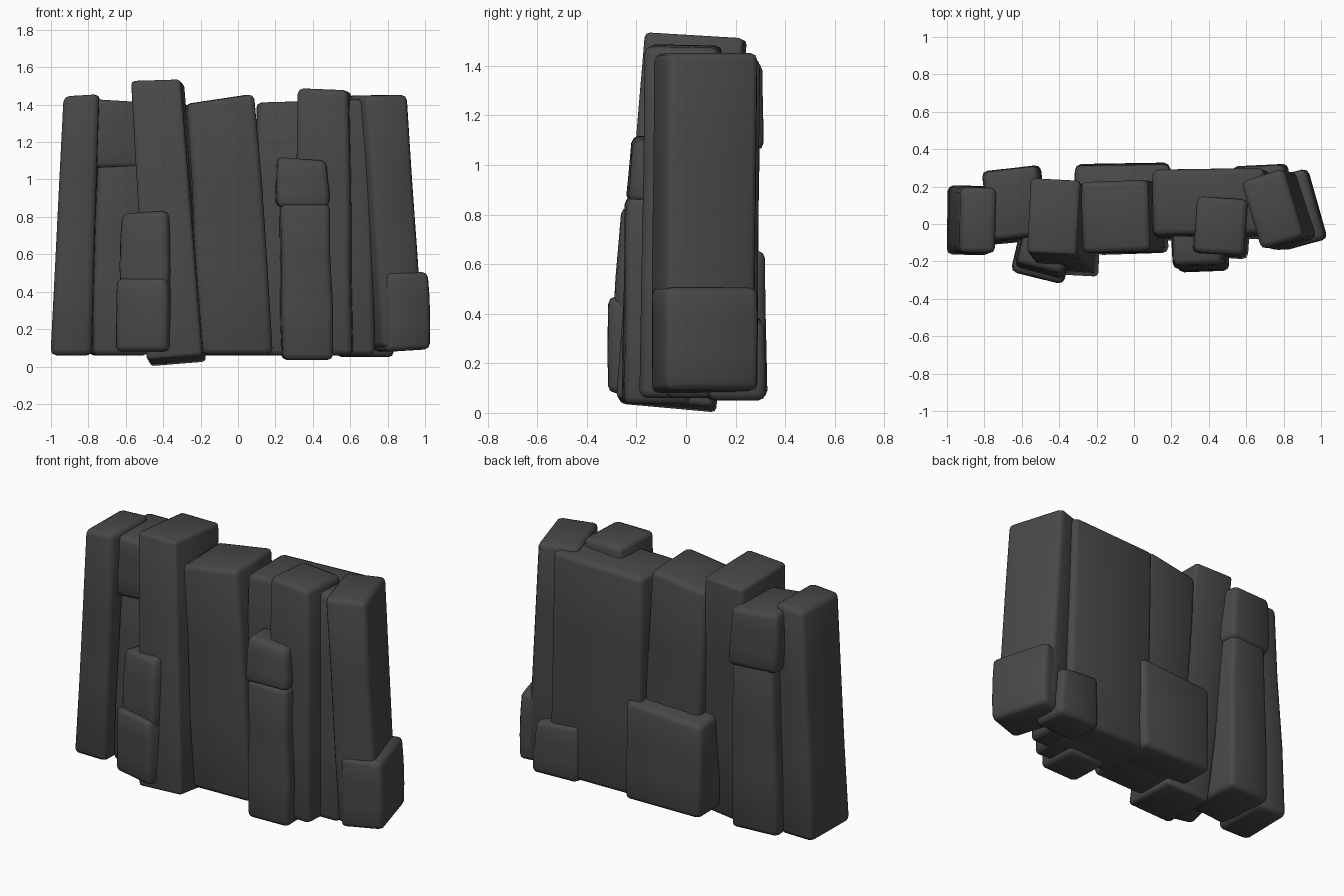
import bpy
import bmesh
import math
import random
from mathutils import Matrix, Vector

random.seed(4)
if "Cube" in bpy.data.objects:
    bpy.data.objects.remove(bpy.data.objects["Cube"], do_unlink=True)

# Single dark stone colour
stone = bpy.data.materials.new("dark_stone")
stone.use_nodes = True
colour = (0.065, 0.065, 0.065, 1)
stone.diffuse_color = colour
bsdf = stone.node_tree.nodes["Principled BSDF"]
bsdf.inputs["Base Color"].default_value = colour
bsdf.inputs["Roughness"].default_value = 0.9


def slab(name, low, high, yaw=0, slope=(0, 0), foot=(0, 0), bevel=0.03):
    """Leaning stone block; low and high are (x centre, y centre, z, width, depth).
    slope and foot tilt the top and bottom faces along x and y."""
    bm = bmesh.new()
    bmesh.ops.create_cube(bm, size=1)
    sides = [e for e in bm.edges if abs(e.verts[0].co.z - e.verts[1].co.z) > 0.5]
    bmesh.ops.subdivide_edges(bm, edges=sides, cuts=2, use_grid_fill=True)
    turn = Matrix.Rotation(math.radians(yaw), 3, "Z")
    for v in bm.verts:
        t = v.co.z + 0.5
        x, y, z, w, d = [a + (b - a) * t for a, b in zip(low, high)]
        off = Vector((v.co.x * w, v.co.y * d, 0))
        tilt = [f + (s - f) * t for f, s in zip(foot, slope)]
        off.z = off.x * tilt[0] + off.y * tilt[1]
        if 0.1 < t < 0.9:  # slightly uneven middle
            off.x *= random.uniform(0.97, 1.06)
            off.y *= random.uniform(0.97, 1.03)
        v.co = turn @ off + Vector((x, y, z))
    bmesh.ops.recalc_face_normals(bm, faces=bm.faces)
    mesh = bpy.data.meshes.new(name)
    bm.to_mesh(mesh)
    bm.free()
    mesh.materials.append(stone)
    obj = bpy.data.objects.new(name, mesh)
    bpy.context.collection.objects.link(obj)
    mod = obj.modifiers.new("worn_edges", "BEVEL")
    mod.width = bevel
    mod.segments = 2
    mod.limit_method = "ANGLE"
    mod.angle_limit = math.radians(35)
    mesh.shade_smooth()
    return obj


# Tall standing slabs, from -x to +x
slab("end_slab", (-0.89, 0.02, 0.06, 0.22, 0.37), (-0.835, 0.02, 1.45, 0.19, 0.35),
     yaw=-1, slope=(0.06, 0))
slab("second_slab", (-0.64, 0.09, 0.06, 0.3, 0.38), (-0.63, 0.11, 1.12, 0.26, 0.36), yaw=5)
slab("second_slab_cap", (-0.63, 0.11, 1.06, 0.31, 0.38), (-0.64, 0.11, 1.42, 0.29, 0.37),
     yaw=7, slope=(-0.06, 0))
slab("tall_slab", (-0.33, -0.08, 0.03, 0.3, 0.39), (-0.43, 0.04, 1.52, 0.265, 0.4),
     yaw=-3, slope=(0.03, -0.06), foot=(0.08, -0.09), bevel=0.02)
slab("centre_slab", (-0.01, 0.03, 0.065, 0.38, 0.38), (-0.1, 0.04, 1.43, 0.36, 0.38),
     yaw=2, slope=(0.15, 0))
slab("broad_back_slab", (0.43, 0.1, 0.06, 0.6, 0.37), (0.4, 0.12, 1.42, 0.6, 0.35),
     yaw=1, slope=(0.03, 0))
slab("raised_slab", (0.47, -0.02, 0.06, 0.3, 0.32), (0.463, -0.01, 1.48, 0.27, 0.3),
     yaw=-4, slope=(-0.04, -0.02))
slab("leaning_end_slab", (0.83, 0.07, 0.1, 0.23, 0.38), (0.74, 0.08, 1.45, 0.24, 0.38),
     yaw=17, slope=(0.02, 0))
slab("leaning_end_base", (0.86, 0.075, 0.085, 0.25, 0.39), (0.853, 0.075, 0.505, 0.24, 0.39),
     yaw=16, foot=(0.06, 0))

# Shorter blocks leaning on the front
slab("front_block_lower", (-0.49, -0.17, 0.08, 0.29, 0.24), (-0.49, -0.17, 0.47, 0.28, 0.24),
     yaw=-14)
slab("front_block_upper", (-0.48, -0.16, 0.4, 0.27, 0.22), (-0.48, -0.14, 0.825, 0.25, 0.2),
     yaw=-14, slope=(0.06, 0))
slab("front_chip", (-0.36, -0.22, 0.08, 0.06, 0.08), (-0.355, -0.22, 0.22, 0.05, 0.06),
     bevel=0.015)
slab("front_post_lower", (0.37, -0.12, 0.035, 0.27, 0.27), (0.355, -0.12, 0.87, 0.265, 0.25),
     yaw=2)
slab("front_post_cap", (0.345, -0.12, 0.85, 0.28, 0.24), (0.34, -0.11, 1.11, 0.26, 0.21),
     yaw=2, slope=(-0.08, 0))

# Low blocks at the back
slab("back_block_wide", (-0.06, 0.2, 0.06, 0.5, 0.25), (-0.06, 0.2, 0.65, 0.51, 0.23),
     yaw=1, slope=(0.06, -0.1))
slab("back_block_small", (0.68, 0.2, 0.05, 0.3, 0.23), (0.67, 0.2, 0.38, 0.28, 0.22),
     yaw=3, slope=(-0.1, 0))
